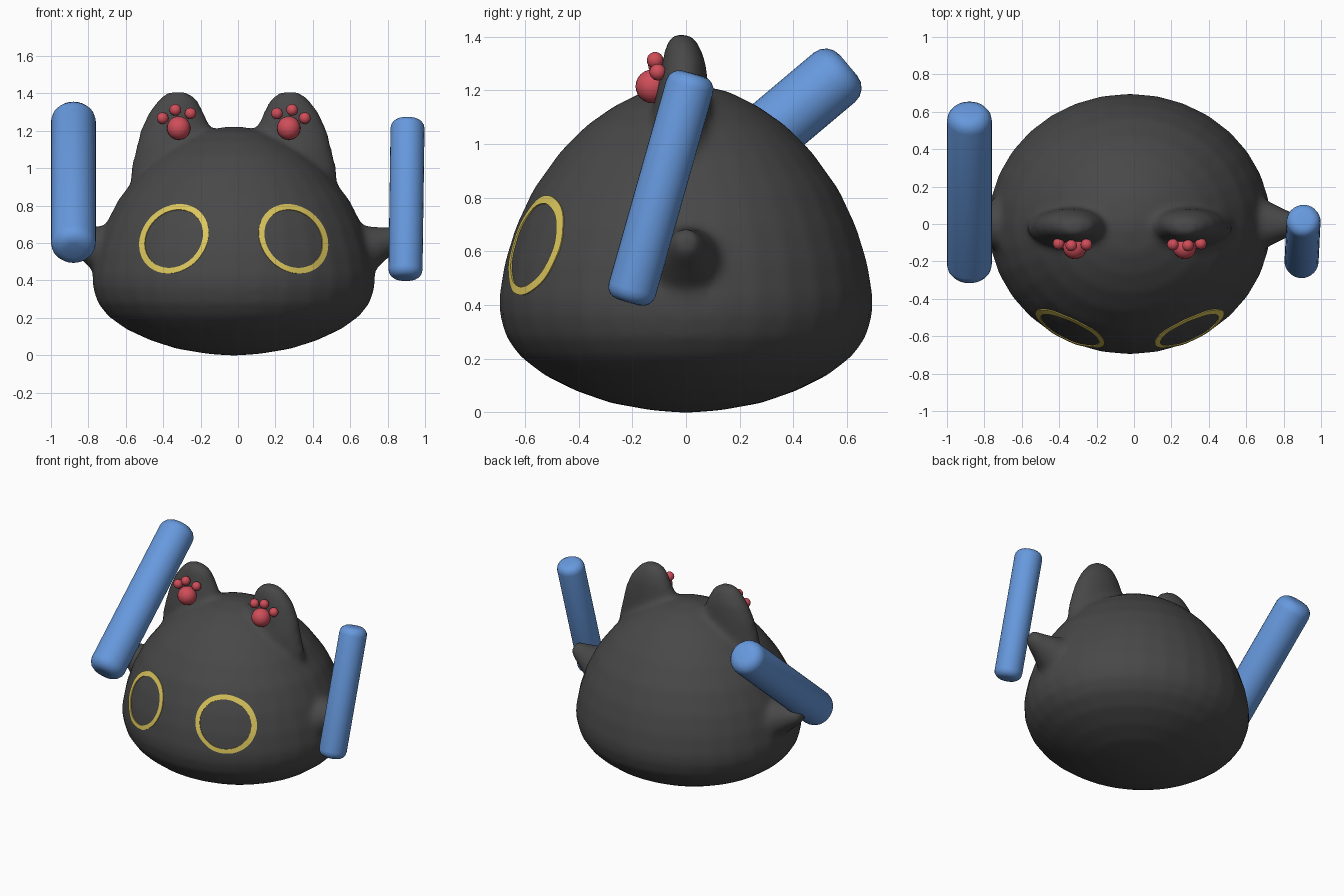
import bpy, bmesh, math
from mathutils import Vector
from mathutils.bvhtree import BVHTree

if "Cube" in bpy.data.objects:
    bpy.data.objects.remove(bpy.data.objects["Cube"])

CX = -0.023  # symmetry plane of the creature


def material(name, rgb):
    m = bpy.data.materials.new(name)
    m.diffuse_color = (*rgb, 1)
    m.use_nodes = True
    m.node_tree.nodes["Principled BSDF"].inputs["Base Color"].default_value = m.diffuse_color
    return m


CHARCOAL = material("charcoal", (0.065, 0.065, 0.065))
BLUE = material("blue", (0.135, 0.32, 0.73))
PINK = material("pink", (0.62, 0.075, 0.10))
YELLOW = material("yellow", (0.72, 0.57, 0.11))


def make(name, bm, mat, angle=40):
    bmesh.ops.recalc_face_normals(bm, faces=bm.faces)
    me = bpy.data.meshes.new(name)
    bm.to_mesh(me)
    bm.free()
    me.materials.append(mat)
    ob = bpy.data.objects.new(name, me)
    bpy.context.collection.objects.link(ob)
    bpy.ops.object.select_all(action='DESELECT')
    ob.select_set(True)
    bpy.context.view_layer.objects.active = ob
    bpy.ops.object.shade_smooth_by_angle(angle=math.radians(angle))
    return ob


def loft(bm, rings):
    """Skin closed rings of points and cap both ends."""
    rows = [[bm.verts.new(p) for p in r] for r in rings]
    n = len(rows[0])
    for a, b in zip(rows, rows[1:]):
        for i in range(n):
            j = (i + 1) % n
            bm.faces.new((a[i], a[j], b[j], b[i]))
    bm.faces.new(rows[0][::-1])
    bm.faces.new(rows[-1])


def circle(n):
    return [(math.cos(2 * math.pi * i / n), math.sin(2 * math.pi * i / n)) for i in range(n)]


# Body: dumpling-shaped revolve, a little wider than deep
bm = bmesh.new()
profile = [(0.03, 0.0), (0.13, 0.008), (0.28, 0.035), (0.41, 0.08), (0.53, 0.14), (0.62, 0.21),
           (0.67, 0.28), (0.694, 0.36), (0.697, 0.43), (0.675, 0.56), (0.635, 0.69), (0.57, 0.83),
           (0.47, 0.97), (0.37, 1.07), (0.27, 1.14), (0.16, 1.195), (0.04, 1.222)]
loft(bm, [[(CX + r * 1.085 * c, r * s, z) for c, s in circle(32)] for r, z in profile])

# Ears (z, inner x, outer x, front y, back y) and arm nubs (x, z, radius)
ear = [(0.85, 0.10, 0.56, -0.10, 0.09), (1.0, 0.08, 0.55, -0.13, 0.09), (1.1, 0.09, 0.525, -0.13, 0.09),
       (1.2, 0.115, 0.50, -0.11, 0.085), (1.3, 0.16, 0.455, -0.09, 0.075),
       (1.37, 0.195, 0.40, -0.075, 0.05), (1.408, 0.25, 0.35, -0.05, 0.015)]
arm = [(0.55, 0.50, 0.19), (0.68, 0.54, 0.155), (0.74, 0.565, 0.125), (0.82, 0.60, 0.085),
       (0.89, 0.63, 0.055), (0.91, 0.635, 0.035)]
for side in (-1, 1):
    loft(bm, [[(CX + side * ((a + b) / 2 + (b - a) / 2 * c), (f + k) / 2 + (k - f) / 2 * s, z)
               for c, s in circle(20)] for z, a, b, f, k in ear])
    loft(bm, [[(CX + side * x, r * c, z + r * s) for c, s in circle(16)] for x, z, r in arm])
body = make("body", bm, CHARCOAL, 60)

# Fuse body, ears and arms into one soft skin
rm = body.modifiers.new("fuse", 'REMESH')
rm.mode = 'VOXEL'
rm.voxel_size = 0.02
rm.use_smooth_shade = True
sm = body.modifiers.new("soften", 'SMOOTH')
sm.factor = 0.5
sm.iterations = 8
dg = bpy.context.evaluated_depsgraph_get()
tree = BVHTree.FromObject(body, dg)


# Eye rings: thin tilted bands laid on the face
def eye_ring(name, side):
    bm = bmesh.new()
    n, rows = 64, []
    for k, off in ((1.0, -0.003), (1.0, 0.005), (0.92, 0.005), (0.84, 0.005), (0.84, -0.003)):
        row = []
        for c, s in circle(n):
            u, v = 0.200 * k * c, 0.168 * k * s
            x = CX + side * (0.318 - (u - v) * math.sqrt(0.5))
            z = 0.622 + (u + v) * math.sqrt(0.5)
            hit, nor, _, _ = tree.ray_cast(Vector((x, -2, z)), Vector((0, 1, 0)))
            row.append(bm.verts.new(hit + nor * off))
        rows.append(row)
    for a, b in zip(rows, rows[1:] + rows[:1]):
        for i in range(n):
            j = (i + 1) % n
            bm.faces.new((a[i], a[j], b[j], b[i]))
    make(name, bm, YELLOW)


# Paw marks: one pad and three toes on each ear
def paw(name, side):
    bm = bmesh.new()
    for x, y, z, r in ((0.294, -0.125, 1.215, 0.063), (0.38, -0.105, 1.268, 0.031),
                       (0.312, -0.115, 1.312, 0.031), (0.231, -0.11, 1.293, 0.031)):
        geo = bmesh.ops.create_uvsphere(bm, u_segments=20, v_segments=12, radius=r)
        bmesh.ops.translate(bm, verts=geo["verts"], vec=(CX + side * x, y, z))
    make(name, bm, PINK)


for label, side in (("left", -1), ("right", 1)):
    eye_ring(label + "_eye_ring", side)
    paw(label + "_paw_mark", side)


# Glow sticks: cylinders with rounded ends
def stick(name, p, q, r, soft):
    p, q = Vector(p), Vector(q)
    d = q - p
    L = d.length
    steps = [math.radians(a) for a in (0, 22.5, 45, 67.5, 90)]
    lower = [(r - soft + soft * math.sin(a), soft - soft * math.cos(a)) for a in steps]
    prof = lower + [(rr, L - h) for rr, h in reversed(lower)]
    rot = d.to_track_quat('Z', 'Y')
    bm = bmesh.new()
    loft(bm, [[p + rot @ Vector((rr * c, rr * s, h)) for c, s in circle(28)] for rr, h in prof])
    make(name, bm, BLUE)


stick("small_stick", (0.895, -0.214, 0.41), (0.907, 0.027, 1.262), 0.091, 0.05)
stick("large_stick", (-0.88, -0.268, 0.557), (-0.88, 0.606, 1.293), 0.12, 0.07)
